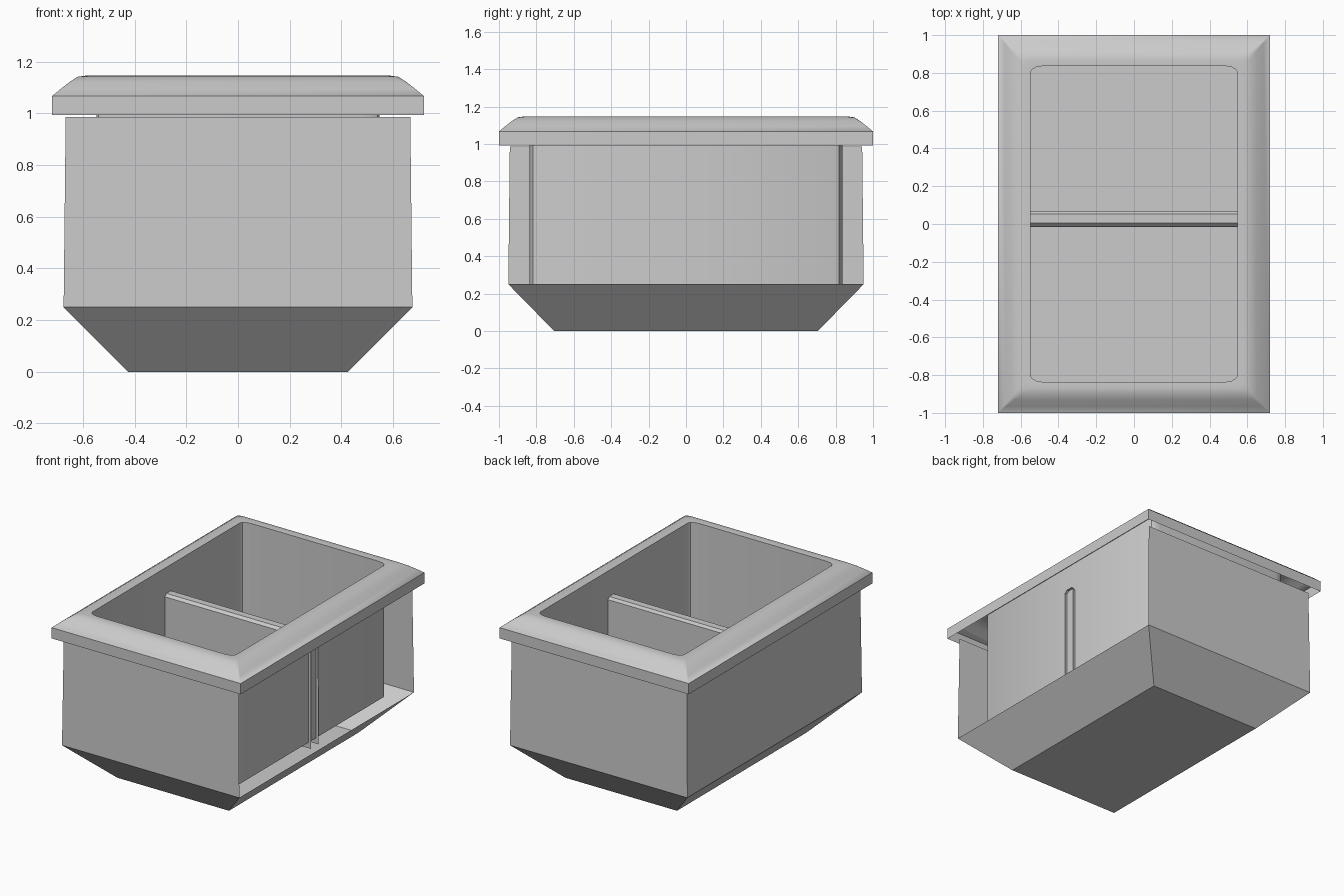
import bpy, bmesh, math

if "Cube" in bpy.data.objects:
    bpy.data.objects.remove(bpy.data.objects["Cube"])


def ring(bm, hx, hy, z, rx=0.0, ry=0.0, seg=3):
    """Counter-clockwise rectangle with elliptical corners."""
    pts = []
    for k, (sx, sy) in enumerate([(1, 1), (-1, 1), (-1, -1), (1, -1)]):
        for i in range(seg + 1):
            a = math.radians(90 * (k + i / seg))
            pts.append(bm.verts.new((sx * (hx - rx) + rx * math.cos(a),
                                     sy * (hy - ry) + ry * math.sin(a), z)))
    return pts


def bridge(bm, a, b, skip=()):
    n = len(a)
    for i in range(n):
        if i not in skip:
            j = (i + 1) % n
            bm.faces.new((a[i], a[j], b[j], b[i]))


def finish(bm, name, smooth=False):
    bmesh.ops.remove_doubles(bm, verts=bm.verts, dist=1e-5)
    me = bpy.data.meshes.new(name)
    bm.to_mesh(me)
    bm.free()
    ob = bpy.data.objects.new(name, me)
    bpy.context.collection.objects.link(ob)
    if smooth:
        bpy.ops.object.select_all(action='DESELECT')
        bpy.context.view_layer.objects.active = ob
        ob.select_set(True)
        bpy.ops.object.shade_smooth_by_angle(angle=math.radians(30))
    return ob


# Outer hull: tapered base with walls, open on the right side
bm = bmesh.new()
hull = []
for hx, hy, z in [(0.425, 0.705, 0), (0.675, 0.95, 0.25), (0.667, 0.942, 0.987)]:
    hull.append([bm.verts.new((sx * hx, sy * hy, z))
                 for sx, sy in [(1, 1), (-1, 1), (-1, -1), (1, -1)]])
bm.faces.new(hull[0][::-1])
bridge(bm, hull[0], hull[1])
bridge(bm, hull[1], hull[2], skip=(3,))
finish(bm, "outer_hull")

# Hollow rim: straight lip, then a rounded shoulder up to the opening
bm = bmesh.new()
profile = [(0.72, 1.0, 0.993, 0, 0), (0.72, 1.0, 1.067, 0, 0),
           (0.685, 0.965, 1.096, 0.004, 0.004), (0.65, 0.93, 1.123, 0.015, 0.012),
           (0.62, 0.90, 1.142, 0.03, 0.02), (0.585, 0.868, 1.147, 0.05, 0.03),
           (0.548, 0.836, 1.145, 0.065, 0.035)]
rings = [ring(bm, *p) for p in profile]
for a, b in zip(rings, rings[1:]):
    bridge(bm, a, b)
bmesh.ops.dissolve_degenerate(bm, dist=1e-5, edges=bm.edges)
finish(bm, "rim", True)

# Inner tub: vertical walls and flat floor
bm = bmesh.new()
top = ring(bm, 0.548, 0.836, 1.145, 0.065, 0.035)
bottom = ring(bm, 0.548, 0.836, 0.24, 0.065, 0.035)
bridge(bm, top, bottom)
bm.faces.new(bottom)
finish(bm, "inner_tub", True)

# Divider: folded sheet with a bevelled top, open at both ends
bm = bmesh.new()
fold = [(-0.015, 0.2), (-0.013, 0.948), (0.004, 0.965), (0.052, 0.965),
        (0.065, 0.948), (0.067, 0.2)]
ends = [[bm.verts.new((x, y, z)) for y, z in fold] for x in (-0.565, 0.565)]
for i in range(len(fold) - 1):
    bm.faces.new((ends[0][i], ends[1][i], ends[1][i + 1], ends[0][i + 1]))
finish(bm, "divider")
